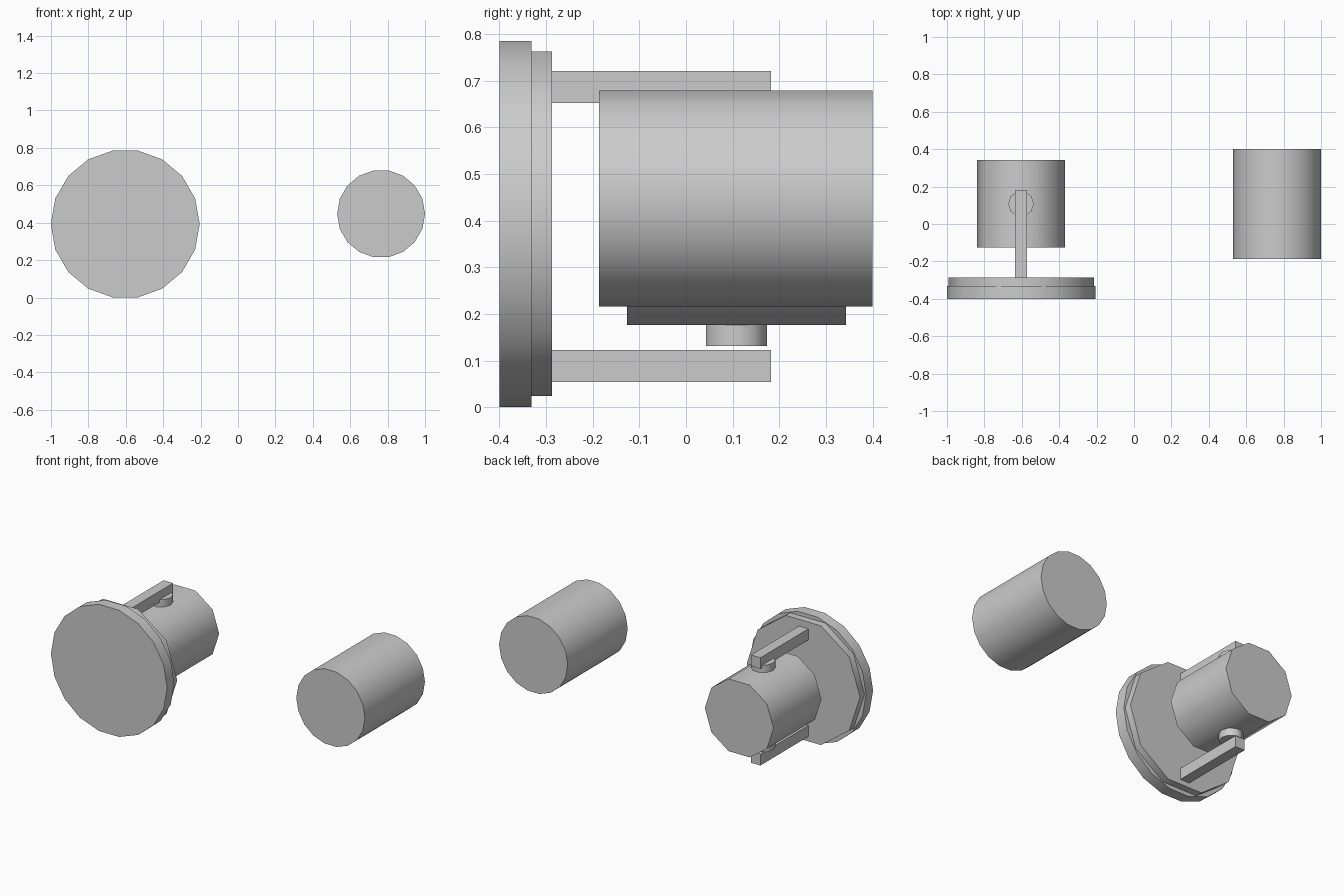
import bpy, bmesh, math
from mathutils import Vector

if "Cube" in bpy.data.objects:
    bpy.data.objects.remove(bpy.data.objects["Cube"])


def prism(name, sides, radius, center, lo, hi, axis):
    """Capped n-gon cylinder along Y or Z with a corner pointing to +X."""
    bm = bmesh.new()
    rings = []
    for t in (lo, hi):
        ring = []
        for i in range(sides):
            a = 2 * math.pi * i / sides
            u = center[0] + radius * math.cos(a)
            v = center[1] + radius * math.sin(a)
            ring.append(bm.verts.new((u, t, v) if axis == 'Y' else (u, v, t)))
        rings.append(ring)
        bm.faces.new(ring)
    for i in range(sides):
        j = (i + 1) % sides
        bm.faces.new((rings[0][i], rings[0][j], rings[1][j], rings[1][i]))
    return finish(name, bm)


def box(name, lo, hi):
    bm = bmesh.new()
    bmesh.ops.create_cube(bm, size=1)
    lo, hi = Vector(lo), Vector(hi)
    bmesh.ops.scale(bm, vec=hi - lo, verts=bm.verts)
    bmesh.ops.translate(bm, vec=(lo + hi) / 2, verts=bm.verts)
    return finish(name, bm)


def finish(name, bm):
    bmesh.ops.recalc_face_normals(bm, faces=bm.faces)
    mesh = bpy.data.meshes.new(name)
    bm.to_mesh(mesh)
    bm.free()
    ob = bpy.data.objects.new(name, mesh)
    bpy.context.collection.objects.link(ob)
    bpy.ops.object.select_all(action='DESELECT')
    ob.select_set(True)
    bpy.context.view_layer.objects.active = ob
    bpy.ops.object.shade_smooth_by_angle(angle=math.radians(45))
    return ob


CX = -0.603

# Mounting plate: round front disc with a coarser backing disc
prism("front_disc", 18, 0.398, (CX, 0.393), -0.40, -0.331, 'Y')
prism("backing_disc", 10, 0.388, (CX, 0.3935), -0.331, -0.287, 'Y')

# Two arms reaching back from the plate
for name, z in (("lower_arm", 0.054), ("upper_arm", 0.652)):
    box(name, (CX - 0.034, -0.287, z), (CX + 0.031, 0.182, z + 0.069))

# Pivoting drum and the pin through it
prism("drum", 10, 0.235, (CX - 0.001, 0.40), -0.126, 0.343, 'Y')
prism("pivot_pin", 10, 0.0685, (CX - 0.001, 0.108), 0.131, 0.669, 'Z')

# Separate cylinder at the right
prism("loose_cylinder", 18, 0.235, (0.765, 0.4475), -0.187, 0.40, 'Y')
